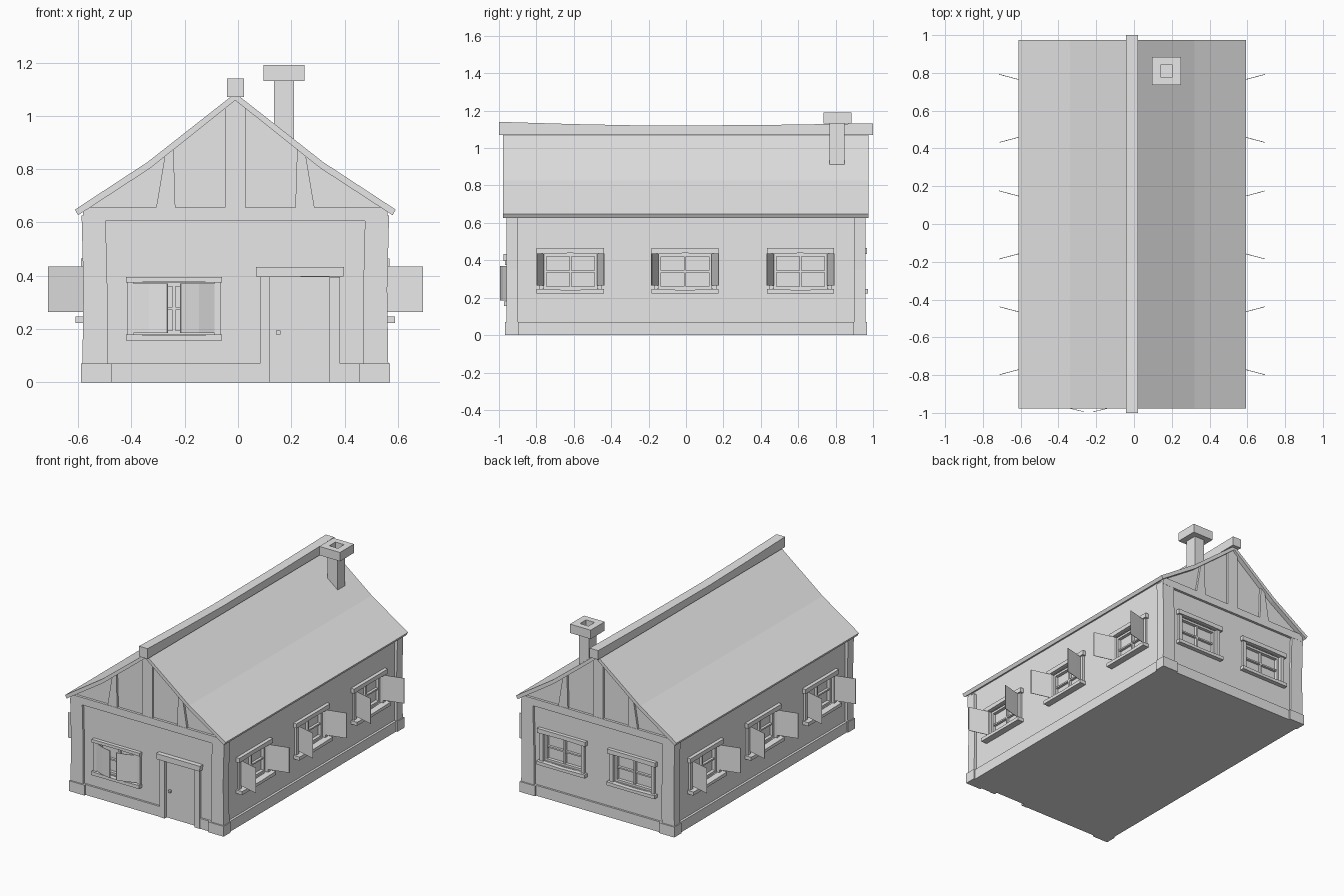
import bpy, bmesh
from mathutils import Vector

cube = bpy.data.objects.get("Cube")
if cube:
    bpy.data.objects.remove(cube, do_unlink=True)

grey = bpy.data.materials.new("plain_grey")
grey.use_nodes = True
grey.diffuse_color = (0.8, 0.8, 0.8, 1)
grey.node_tree.nodes["Principled BSDF"].inputs["Base Color"].default_value = (0.8, 0.8, 0.8, 1)

CX = -0.01            # house axis
HX, HY = 0.555, 0.943  # half sizes of the wall core


def place(wall, u, d, z):
    """Point on a wall: u along it, d outwards from it, z up."""
    if wall == "front":
        return Vector((CX + u, -HY - d, z))
    if wall == "back":
        return Vector((CX + u, HY + d, z))
    side = 1 if wall == "left" else -1
    return Vector((CX + side * (HX + d), u, z))


def loft(name, rings):
    """Closed solid through a row of equal rings."""
    bm = bmesh.new()
    loops = [[bm.verts.new(p) for p in ring] for ring in rings]
    n = len(loops[0])
    for a, b in zip(loops, loops[1:]):
        for i in range(n):
            bm.faces.new((a[i], a[(i + 1) % n], b[(i + 1) % n], b[i]))
    bm.faces.new(loops[0])
    bm.faces.new(loops[-1])
    bmesh.ops.recalc_face_normals(bm, faces=bm.faces)
    mesh = bpy.data.meshes.new(name)
    bm.to_mesh(mesh)
    bm.free()
    mesh.materials.append(grey)
    obj = bpy.data.objects.new(name, mesh)
    bpy.context.collection.objects.link(obj)
    return obj


def board(name, wall, outline, d0, d1):
    """Flat outline (u, z) on a wall, thickened from d0 to d1."""
    return loft(name, [[place(wall, u, d, z) for u, z in outline] for d in (d0, d1)])


def bar(name, wall, u0, u1, z0, z1, d0, d1):
    return board(name, wall, [(u0, z0), (u1, z0), (u1, z1), (u0, z1)], d0, d1)


def box(name, x0, x1, y0, y1, z0, z1):
    return loft(name, [[(x0, y0, z), (x1, y0, z), (x1, y1, z), (x0, y1, z)] for z in (z0, z1)])


def along_y(name, outline, y0, y1):
    return loft(name, [[(CX + x, y, z) for x, z in outline] for y in (y0, y1)])


def cut(target, cutter):
    mod = target.modifiers.new("cut", "BOOLEAN")
    mod.operation = "DIFFERENCE"
    mod.solver = "EXACT"
    mod.object = cutter
    cutter.hide_render = True
    bpy.context.view_layer.objects.active = target
    bpy.ops.object.modifier_apply(modifier=mod.name)
    bpy.data.objects.remove(cutter, do_unlink=True)


# Walls with gables
half = [(HX, 0), (HX, 0.653), (0.32, 0.808)]
walls = along_y("walls", half + [(0, 1.065)] + [(-x, z) for x, z in reversed(half)], -HY, HY)

# Roof, with a slight kink in each slope
top = [(0.602, 0.648), (0.33, 0.826), (0, 1.085)]
under = [(0, 1.058), (0.32, 0.803), (0.59, 0.627)]
for side, s in (("left", 1), ("right", -1)):
    along_y(side + "_roof_slope", [(s * x, z) for x, z in top + under], -0.978, 0.975)

# Sagging ridge beam
rings = []
for y, z in ((-1, 1.14), (-0.6, 1.128), (-0.2, 1.12), (0.4, 1.123), (1, 1.132)):
    rings.append([(CX + x, y, h) for x, h in
                  ((-0.032, 1.07), (0.032, 1.07), (0.032, z), (-0.032, z))])
loft("ridge_beam", rings)

# Chimney with an open cap
box("chimney_stack", 0.135, 0.21, 0.768, 0.848, 0.85, 1.135)
cap = box("chimney_cap", 0.095, 0.25, 0.735, 0.885, 1.13, 1.19)
cut(cap, box("cap_cutter", 0.14, 0.205, 0.778, 0.843, 1.14, 1.25))

# Corner posts, footings, and gable timbers
post = [(0.48, 0), (0.575, 0), (0.57, 0.35), (0.577, 0.625), (0.487, 0.625), (0.479, 0.3)]
brace = [(0.225, 0.65), (0.298, 0.65), (0.265, 0.847), (0.232, 0.874)]
for wall in ("front", "back"):
    for side, s in (("left", 1), ("right", -1)):
        board(f"{wall}_{side}_corner_post", wall, [(s * u, z) for u, z in post], -0.045, 0.016)
        bar(f"{wall}_{side}_footing", wall, s * 0.464, s * 0.58, 0, 0.07, -0.05, 0.025)
        board(f"{wall}_{side}_brace", wall, [(s * u, z) for u, z in brace], -0.01, 0.015)
    board(wall + "_tie_beam", wall, [(-0.572, 0.605), (0.572, 0.605), (0.572, 0.64),
          (0.55, 0.655), (-0.55, 0.655), (-0.572, 0.64)], -0.01, 0.017)
    board(wall + "_king_post", wall, [(-0.038, 0.65), (0.038, 0.65), (0.038, 1.03),
          (0, 1.06), (-0.038, 1.03)], -0.01, 0.015)

# Plinths, left open at the door
for wall in ("left", "right"):
    bar(wall + "_plinth", wall, -0.9, 0.9, 0, 0.07, -0.01, 0.016)
bar("back_plinth", "back", -0.47, 0.47, 0, 0.07, -0.01, 0.013)
bar("front_plinth", "front", -0.47, 0.1, 0, 0.07, -0.01, 0.013)
bar("front_plinth_end", "front", 0.39, 0.47, 0, 0.07, -0.01, 0.013)


def window(name, wall, c, z0, z1, lintel, sill_depth, w=0.142):
    """Recessed panes with casement, jambs, lintel and sill."""
    cut(walls, bar("window_cutter", wall, c - w, c + w, z0, z1, -0.03, 0.05))
    mid = (z0 + z1) / 2
    for s in (-1, 1):
        bar(name + "_jamb", wall, c + s * w, c + s * (w + 0.025), z0, z1, -0.01, 0.014)
        bar(name + "_stile", wall, c + s * (w - 0.014), c + s * w, z0, z1, -0.03, -0.008)
    for z in (z0, z1 - 0.014):
        bar(name + "_rail", wall, c - w, c + w, z, z + 0.014, -0.03, -0.008)
    bar(name + "_mullion", wall, c - 0.006, c + 0.006, z0, z1, -0.03, -0.012)
    bar(name + "_transom", wall, c - w, c + w, mid - 0.005, mid + 0.005, -0.03, -0.013)
    board(name + "_lintel", wall, [(c - 0.18, z1), (c, z1 + 0.004), (c + 0.18, z1),
          (c + 0.18, z1 + lintel), (c - 0.18, z1 + lintel)], -0.01, 0.024)
    board(name + "_sill", wall, [(c - 0.18, z0 - 0.024), (c + 0.18, z0 - 0.024),
          (c + 0.18, z0), (c, z0 - 0.005), (c - 0.18, z0)], -0.01, sill_depth)


def shutters(name, wall, c, z0, z1, path):
    """Pair of thin, slightly bowed leaves; path holds (u, d) from hinge to tip."""
    for s in (-1, 1):
        outline = path + [(u + 0.004, d + 0.002) for u, d in reversed(path)]
        loft(name + "_shutter", [[place(wall, c + s * u, d, z) for u, d in outline]
                                 for z in (z0, z1)])


# Side windows with open shutters
for wall in ("left", "right"):
    for i, c in enumerate((-0.618, -0.005, 0.612)):
        name = f"{wall}_window_{i + 1}"
        window(name, wall, c, 0.246, 0.434, 0.031, 0.045)
        shutters(name, wall, c, 0.264, 0.435, [(0.142, 0.012), (0.155, 0.06), (0.178, 0.147)])

# Back windows
for i, c in enumerate((-0.255, 0.27)):
    window(f"back_window_{i + 1}", "back", c, 0.246, 0.434, 0.031, 0.03)

# Front window with shutters ajar
window("front_window", "front", -0.23, 0.18, 0.374, 0.022, 0.03, 0.152)
shutters("front_window", "front", -0.23, 0.184, 0.37, [(0.15, 0.008), (0.09, 0.034), (0.022, 0.05)])

# Door
cut(walls, bar("door_cutter", "front", 0.13, 0.355, -0.05, 0.395, -0.015, 0.05))
bar("door_leaf", "front", 0.13, 0.355, 0, 0.395, -0.02, -0.006)
for u0, u1 in ((0.093, 0.131), (0.354, 0.393)):
    bar("door_jamb", "front", u0, u1, 0, 0.395, -0.01, 0.016)
board("door_lintel", "front", [(0.08, 0.395), (0.405, 0.397), (0.407, 0.433), (0.078, 0.433)],
      -0.01, 0.032)
bar("door_knob", "front", 0.153, 0.169, 0.179, 0.195, -0.01, 0.012)
